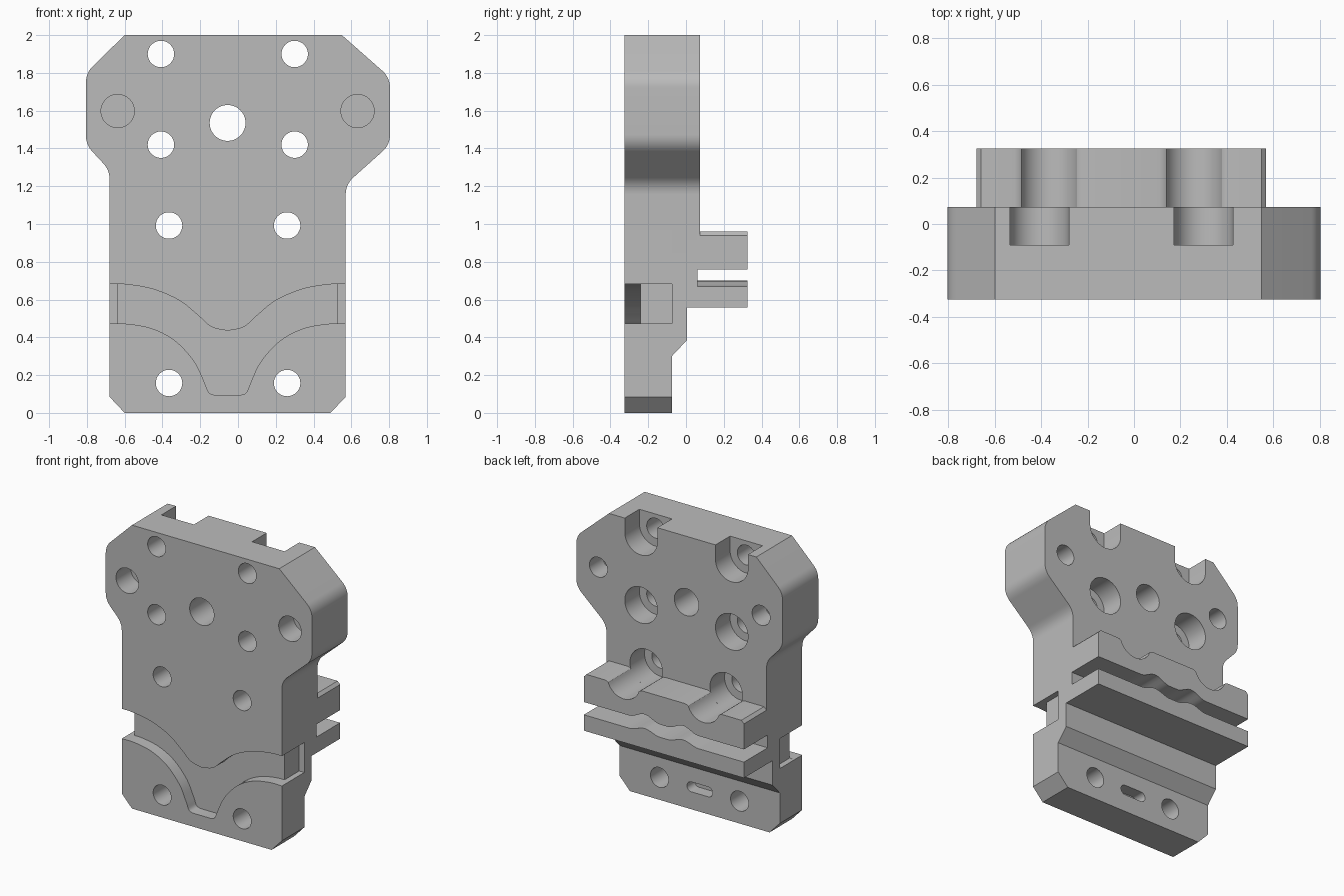
import bpy
from math import atan2, cos, sin, pi, tan
from mathutils import Vector, geometry

cube = bpy.data.objects.get("Cube")
if cube:
    bpy.data.objects.remove(cube, do_unlink=True)

grey = bpy.data.materials.new("machined_grey")
grey.use_nodes = True
grey.diffuse_color = (0.5, 0.5, 0.5, 1)
grey.node_tree.nodes["Principled BSDF"].inputs["Base Color"].default_value = (0.5, 0.5, 0.5, 1)

FRONT, CHANNEL, SOCKET, BORE, STEP = -0.325, -0.24, -0.16, -0.09, -0.075
SHELF, GAP, BACK, REAR = 0.005, 0.06, 0.073, 0.325
LEFT, RIGHT, MID = -0.68, 0.57, -0.055
parts = []


def area(p):
    return sum(a[0] * b[1] - b[0] * a[1] for a, b in zip(p, p[1:] + p[:1]))


def slab(name, outline, holes, near, far, axis="y"):
    """Extrude an (x, z) profile with holes along y, or a (y, z) profile along x."""
    def place(p, d):
        return (p[0], d, p[1]) if axis == "y" else (d, p[0], p[1])
    # Outline counter-clockwise, holes clockwise
    loops = [p if (area(p) > 0) == (i == 0) else p[::-1] for i, p in enumerate([outline] + holes)]
    flat = [p for loop in loops for p in loop]
    n = len(flat)
    faces = []
    for tri in geometry.tessellate_polygon([[Vector((x, z, 0)) for x, z in loop] for loop in loops]):
        tri = list(tri)
        if area([flat[i] for i in tri]) < 0:
            tri.reverse()
        faces += [tri, [n + i for i in reversed(tri)]]
    start = 0
    for loop in loops:
        m = len(loop)
        for i in range(m):
            a, b = start + i, start + (i + 1) % m
            faces.append([b, a, n + a, n + b])
        start += m
    if axis == "x":
        faces = [f[::-1] for f in faces]
    mesh = bpy.data.meshes.new(name)
    mesh.from_pydata([place(p, d) for d in (near, far) for p in flat], [], faces)
    mesh.update()
    mesh.materials.append(grey)
    obj = bpy.data.objects.new(name, mesh)
    bpy.context.collection.objects.link(obj)
    parts.append(obj)


def arc(x, z, r, t0, t1, n):
    return [(x + r * cos(t0 + (t1 - t0) * i / n), z + r * sin(t0 + (t1 - t0) * i / n)) for i in range(n + 1)]


def circles(centers, r):
    return [arc(x, z, r, 0, 2 * pi, 48)[:-1] for x, z in centers]


def rounded(corners):
    """Fillet the corners given as (x, z, radius)."""
    out = []
    for i, (x, z, r) in enumerate(corners):
        if not r:
            out.append((x, z))
            continue
        p = Vector((x, z))
        a = (Vector(corners[i - 1][:2]) - p).normalized()
        b = (Vector(corners[(i + 1) % len(corners)][:2]) - p).normalized()
        half = a.angle(b) / 2
        c = p + (a + b).normalized() * (r / sin(half))
        s, e = p + a * (r / tan(half)) - c, p + b * (r / tan(half)) - c
        t = atan2(s.y, s.x)
        turn = (atan2(e.y, e.x) - t + pi) % (2 * pi) - pi
        out += arc(c.x, c.y, r, t, t + turn, 8)
    return out


def spline(pts, steps=5):
    """Smooth curve through the points."""
    p = [Vector(q) for q in [pts[0]] + pts + [pts[-1]]]
    out = []
    for a, b, c, d in zip(p, p[1:], p[2:], p[3:]):
        for k in range(steps):
            t = k / steps
            out.append(tuple(0.5 * (2 * b + (c - a) * t + (2 * a - 5 * b + 4 * c - d) * t * t
                                    + (3 * b - a - 3 * c + d) * t ** 3)))
    return out + [pts[-1]]


def flip(pts):
    return [(2 * MID - x, z) for x, z in pts]


TOP_SCREWS = [(-0.408, 1.9), (0.3, 1.9)]
MID_SCREWS = [(-0.408, 1.42), (0.3, 1.42), (-0.365, 0.992), (0.26, 0.992)]
LOW_SCREWS = [(-0.365, 0.158), (0.26, 0.158)]
SIDES = [(-0.637, 1.598), (0.633, 1.598)]
centre = circles([(MID, 1.535)], 0.095)
low_holes = circles(LOW_SCREWS, 0.07)
screw_holes = circles(TOP_SCREWS + MID_SCREWS, 0.07) + centre
bores = circles(MID_SCREWS, 0.127) + centre
slot = [arc(MID + 0.065, 0.158, 0.035, -pi / 2, pi / 2, 16) + arc(MID - 0.065, 0.158, 0.035, pi / 2, 1.5 * pi, 16)]


def plate(bottom, open_top=False):
    """Plate edge from its lower left, over the top, to its lower right."""
    notches = []
    if open_top:
        for x, z in TOP_SCREWS:
            notches += [(x - 0.127, 2, 0)] + [(*p, 0) for p in arc(x, z, 0.127, pi, 2 * pi, 24)]
            notches.append((x + 0.127, 2, 0))
    return rounded([(LEFT, bottom, 0), (LEFT, 1.285, 0.12), (-0.805, 1.42, 0.12), (-0.805, 1.8, 0.12),
                    (-0.6, 2, 0)] + notches + [(0.55, 2, 0), (0.805, 1.775, 0.12), (0.805, 1.42, 0.12),
                                               (RIGHT, 1.21, 0.12), (RIGHT, bottom, 0)])


# Front faces above and below the curved channel
HIGH, LOW = 0.683, 0.472
upper = spline([(RIGHT, HIGH), (0.48, 0.68), (0.34, 0.655), (0.2, 0.595), (0.1, 0.515),
                (0.03, 0.455), (MID, 0.435)])
lower = spline([(RIGHT, LOW), (0.47, 0.471), (0.34, 0.445), (0.22, 0.38), (0.12, 0.27),
                (0.067, 0.16), (0.045, 0.108), (0.015, 0.095)])
foot = [(RIGHT, 0.085), (0.49, 0), (-0.6, 0), (LEFT, 0.085)]
slab("front_upper_face", plate(HIGH) + (upper + flip(upper)[-2::-1])[1:-1],
     screw_holes + circles(SIDES, 0.088), FRONT, CHANNEL)
slab("front_lower_face", foot[::-1] + lower + flip(lower)[::-1], low_holes, FRONT, CHANNEL)

# Plate core with side recesses
notched = [(RIGHT - 0.04, HIGH), (RIGHT - 0.04, LOW), (RIGHT, LOW)] + foot
notched += [(LEFT, LOW), (LEFT + 0.04, LOW), (LEFT + 0.04, HIGH)]
slab("core_with_sockets", plate(HIGH) + notched, screw_holes + low_holes + circles(SIDES, 0.088), CHANNEL, SOCKET)
slab("core_with_slot", plate(HIGH) + notched, screw_holes + low_holes + slot, SOCKET, BORE)
slab("core_with_bores", plate(HIGH, True) + notched, bores + low_holes + slot, BORE, STEP)

# Back of the plate, stepping in toward the bottom
back_holes = bores + circles(SIDES, 0.07)
slab("back_shelf", plate(0.385, True), back_holes, STEP, SHELF)
slab("back_chamfer", [(STEP, 0.3), (SHELF, 0.385), (STEP, 0.385)], [], LEFT, RIGHT, "x")
slab("rib_base", plate(0.558, True), back_holes, SHELF, GAP)
slab("back_face", plate(0.8, True), back_holes, GAP, BACK)


# Two rear ribs with a wavy belt gap between them
def wave(base, height):
    xs = [LEFT + (RIGHT - LEFT) * i / 60 for i in range(61)]
    centers = (MID - 0.15, MID + 0.15)
    return [(x, base + sum(height * (0.5 + 0.5 * cos(pi * (x - c) / 0.12))
                           for c in centers if abs(x - c) < 0.12)) for x in xs]


crest = [(LEFT, 0.94), (LEFT + 0.02, 0.96)]
for x, z in MID_SCREWS[2:]:
    crest += [(x - 0.15, 0.96), (x - 0.132, 0.957)] + arc(x, z, 0.127, 1.11 * pi, 1.89 * pi, 20)
    crest += [(x + 0.132, 0.957), (x + 0.15, 0.96)]
crest += [(RIGHT - 0.02, 0.96), (RIGHT, 0.94)]
slab("upper_rib", crest + wave(0.76, 0.04)[::-1], [], GAP, REAR)
slab("lower_rib", [(RIGHT, 0.558), (LEFT, 0.558)] + wave(0.67, 0.03), [], GAP, REAR)

# Shading
bpy.ops.object.select_all(action="DESELECT")
for obj in parts:
    obj.select_set(True)
bpy.context.view_layer.objects.active = parts[0]
bpy.ops.object.shade_smooth_by_angle(angle=pi / 7)
